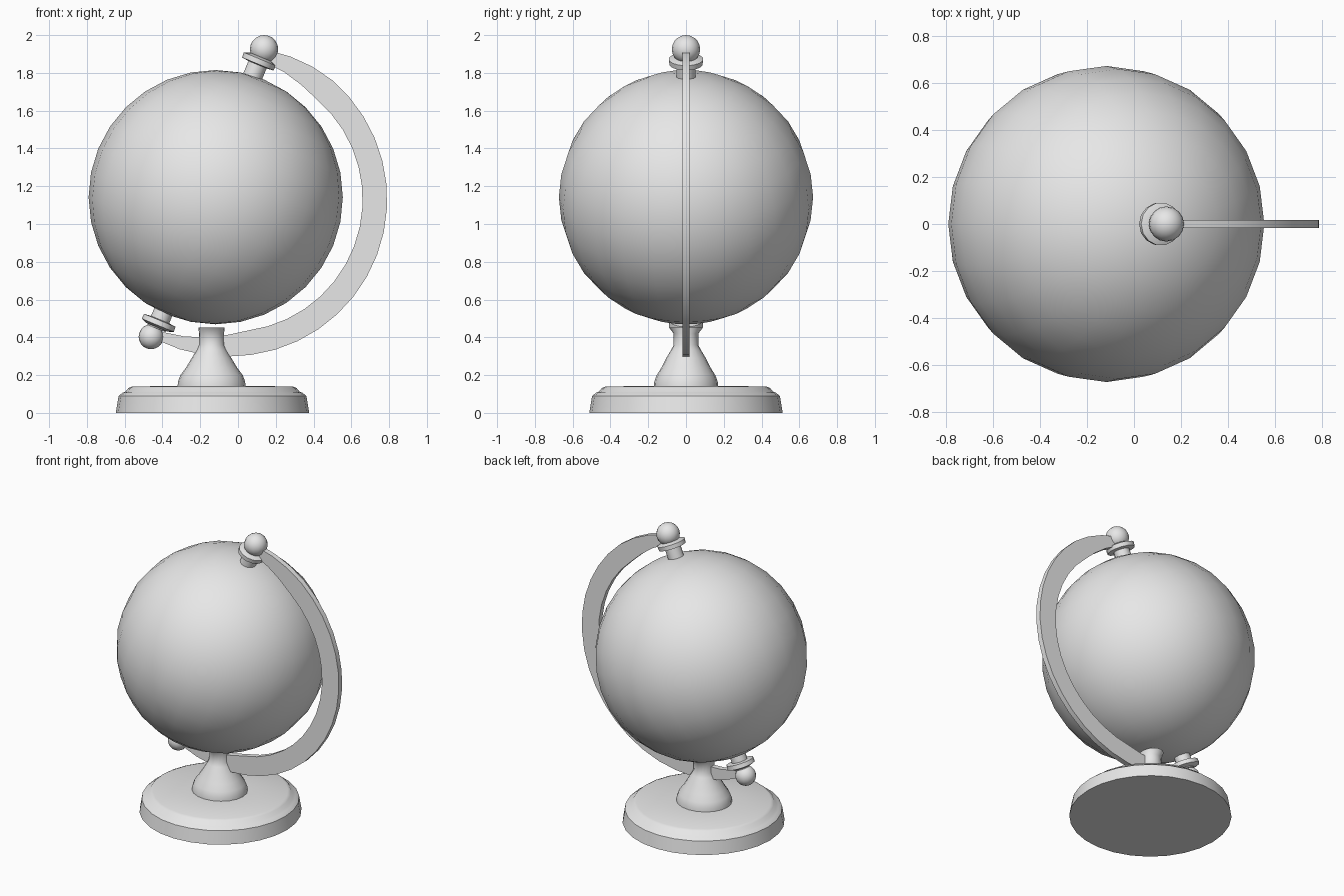
import bpy, bmesh, math
from mathutils import Matrix, Vector

if "Cube" in bpy.data.objects:
    bpy.data.objects.remove(bpy.data.objects["Cube"])

grey = bpy.data.materials.new("plain grey")
grey.diffuse_color = (0.8, 0.8, 0.8, 1)
grey.use_nodes = True
grey.node_tree.nodes["Principled BSDF"].inputs["Base Color"].default_value = grey.diffuse_color


def finish(name, bm, angle=40):
    bmesh.ops.recalc_face_normals(bm, faces=bm.faces)
    me = bpy.data.meshes.new(name)
    bm.to_mesh(me)
    bm.free()
    me.materials.append(grey)
    ob = bpy.data.objects.new(name, me)
    bpy.context.collection.objects.link(ob)
    bpy.ops.object.select_all(action='DESELECT')
    ob.select_set(True)
    bpy.context.view_layer.objects.active = ob
    bpy.ops.object.shade_smooth_by_angle(angle=math.radians(angle))
    return ob


def lathe(name, profile, place, n=24):
    """Revolve (x radius, y radius, height) rows around z, capped at both ends."""
    bm = bmesh.new()
    rings = []
    for rx, ry, z in profile:
        rings.append([bm.verts.new((rx * math.cos(2 * math.pi * i / n),
                                    ry * math.sin(2 * math.pi * i / n), z))
                      for i in range(n)])
    for a, b in zip(rings, rings[1:]):
        for i in range(n):
            j = (i + 1) % n
            bm.faces.new((a[i], a[j], b[j], b[i]))
    bm.faces.new(rings[0])
    bm.faces.new(rings[-1])
    bm.transform(place)
    return finish(name, bm)


def ball(name, centre, r, u, v, tilt=0):
    bm = bmesh.new()
    bmesh.ops.create_uvsphere(bm, u_segments=u, v_segments=v, radius=r)
    bm.transform(Matrix.Translation(centre) @ Matrix.Rotation(tilt, 4, 'Y'))
    return finish(name, bm, 60)


TILT = math.radians(22.5)

# globe
ball("globe", (-0.118, 0, 1.142), 0.673, 24, 16, TILT)

# round base and pedestal
stand = Matrix.Translation((-0.135, 0, 0))
lathe("base", [(r, r, z) for r, z in
               [(0.512, 0), (0.497, 0.09), (0.475, 0.107), (0.46, 0.113),
                (0.445, 0.132), (0.425, 0.14), (0.15, 0.143)]], stand, 28)
lathe("pedestal", [(0.18, 0.17, 0.135), (0.178, 0.168, 0.165), (0.165, 0.155, 0.2),
                   (0.135, 0.13, 0.24), (0.105, 0.105, 0.29), (0.078, 0.078, 0.335),
                   (0.068, 0.065, 0.36), (0.066, 0.065, 0.42), (0.07, 0.09, 0.452)],
      Matrix.Translation((-0.14, 0, 0)), 20)

# curved arm, flat and tapering towards both ends
bm = bmesh.new()
centre, half, steps = Vector((-0.04, 0, 1.13)), 0.018, 22
rows = []
for i in range(steps + 1):
    deg = 76 - i * 193.5 / steps
    top = max(0, (deg - 52) / 24)
    low = max(0, (-85 - deg) / 32.5)
    inner = 0.70 + 0.05 * top + 0.09 * low
    outer = 0.83 - 0.015 * top + 0.01 * low
    d = Vector((math.cos(math.radians(deg)), 0, math.sin(math.radians(deg))))
    rows.append([bm.verts.new(centre + d * r + Vector((0, y, 0)))
                 for r, y in ((inner, -half), (outer, -half), (outer, half), (inner, half))])
for a, b in zip(rows, rows[1:]):
    for k in range(4):
        bm.faces.new((a[k], a[(k + 1) % 4], b[(k + 1) % 4], b[k]))
bm.faces.new(rows[0])
bm.faces.new(rows[-1])
finish("curved_arm", bm)

# knob, collar and pin at each pole (local z points away from the globe)
for label, collar, knob, r, turn in (
        ("top", (0.111, 0, 1.862), (0.138, 0, 1.925), 0.075, TILT),
        ("bottom", (-0.42, 0, 0.475), (-0.46, 0, 0.403), 0.066, TILT + math.pi)):
    place = Matrix.Translation(collar) @ Matrix.Rotation(turn, 4, 'Y')
    ball(label + "_knob", knob, r, 16, 10)
    lathe(label + "_collar", [(q, q, z) for q, z in
                              [(0.055, -0.02), (0.09, -0.016), (0.092, 0.012), (0.06, 0.024)]],
          place, 14)
    lathe(label + "_pin", [(0.052, 0.052, -0.13), (0.052, 0.052, 0.03)], place, 14)
